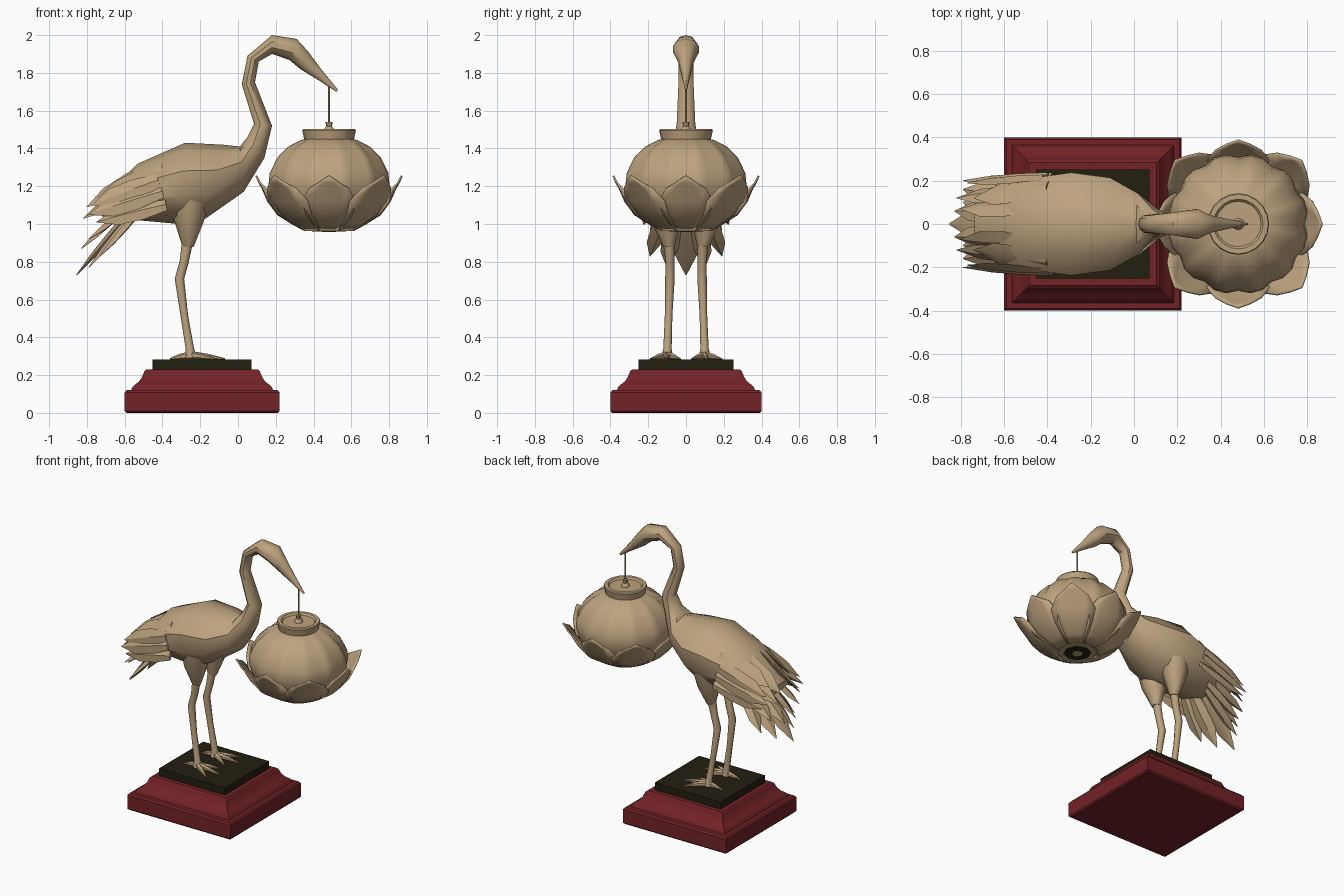
import bpy, math
from mathutils import Vector as V

cube = bpy.data.objects.get("Cube")
if cube:
    bpy.data.objects.remove(cube, do_unlink=True)


def material(name, rgb):
    m = bpy.data.materials.new(name)
    m.use_nodes = True
    m.diffuse_color = (*rgb, 1)
    m.node_tree.nodes["Principled BSDF"].inputs["Base Color"].default_value = (*rgb, 1)
    return m


TAN = material("warm tan", (0.51, 0.365, 0.21))
RED = material("dark red", (0.17, 0.016, 0.02))
DARK = material("dark olive", (0.016, 0.014, 0.005))


def make(name, verts, faces, mat, angle=35):
    me = bpy.data.meshes.new(name)
    me.from_pydata([tuple(v) for v in verts], [], faces)
    me.materials.append(mat)
    ob = bpy.data.objects.new(name, me)
    bpy.context.collection.objects.link(ob)
    bpy.ops.object.select_all(action='DESELECT')
    ob.select_set(True)
    bpy.context.view_layer.objects.active = ob
    # consistent outward normals
    bpy.ops.object.mode_set(mode='EDIT')
    bpy.ops.mesh.select_all(action='SELECT')
    bpy.ops.mesh.normals_make_consistent(inside=False)
    bpy.ops.object.mode_set(mode='OBJECT')
    bpy.ops.object.shade_smooth_by_angle(angle=math.radians(angle))
    return ob


def loft(name, rings, mat, angle=35):
    """Skin a list of equal-length rings and cap both ends."""
    n = len(rings[0])
    verts = [p for r in rings for p in r]
    faces = [(i * n + j, i * n + (j + 1) % n, (i + 1) * n + (j + 1) % n, (i + 1) * n + j)
             for i in range(len(rings) - 1) for j in range(n)]
    faces += [tuple(range(n)), tuple(range(len(verts) - n, len(verts)))]
    return make(name, verts, faces, mat, angle)


def circle(n):
    return [(math.cos(math.tau * k / n), math.sin(math.tau * k / n)) for k in range(n)]


def tube(name, points, mat, sides=8):
    """Tapered tube through (x, y, z, radius) points."""
    pts = [V(p[:3]) for p in points]
    rings = []
    for i, p in enumerate(pts):
        d = (pts[min(i + 1, len(pts) - 1)] - pts[max(i - 1, 0)]).normalized()
        a = d.cross(V((0, 1, 0)) if abs(d.y) < 0.8 else V((1, 0, 0))).normalized()
        b = d.cross(a)
        rings.append([p + (a * c + b * s) * points[i][3] for c, s in circle(sides)])
    return loft(name, rings, mat, 50)


def feather(name, root, tip, width, normal):
    """Pointed blade with a raised spine."""
    root, tip, normal = V(root), V(tip), V(normal).normalized()
    d = tip - root
    side = d.cross(normal).normalized()
    up = side.cross(d).normalized()
    rings = []
    for t, w, h in ((0, 0.6, 0.014), (0.35, 0.95, 0.018), (0.7, 0.9, 0.014), (1, 0.04, 0.002)):
        c = root + d * t
        rings.append([c + side * w * width, c + up * h, c - side * w * width, c - up * h])
    return loft(name, rings, TAN, 30)


# Stepped plinth and its dark top slab
def square_loft(name, profile, mat):
    rings = [[(-0.19 + sx * hx, sy * hy, z) for sx, sy in ((-1, -1), (1, -1), (1, 1), (-1, 1))]
             for hx, hy, z in profile]
    return loft(name, rings, mat, 25)


plinth = [(0.40, 0), (0.41, 0.01), (0.41, 0.108), (0.40, 0.12), (0.375, 0.122), (0.37, 0.135),
          (0.355, 0.15), (0.335, 0.165), (0.325, 0.18), (0.32, 0.185), (0.305, 0.222), (0.295, 0.23)]
square_loft("plinth", [(r, r - 0.01, z) for r, z in plinth], RED)
square_loft("plinth_top_slab", [(0.262, 0.252, 0.225), (0.262, 0.252, 0.282)], DARK)

# Bird body, neck, head and beak: upper x z, lower x z, half width
sections = [
    (-0.74, 1.11, -0.72, 1.04, 0.13), (-0.53, 1.32, -0.53, 1.02, 0.215),
    (-0.28, 1.43, -0.31, 1.00, 0.25), (-0.08, 1.42, -0.17, 1.03, 0.225),
    (0.01, 1.41, 0.03, 1.17, 0.15), (0.05, 1.46, 0.14, 1.35, 0.075),
    (0.085, 1.53, 0.18, 1.52, 0.052), (0.02, 1.74, 0.09, 1.75, 0.042),
    (0.05, 1.89, 0.11, 1.86, 0.042), (0.18, 2.00, 0.18, 1.90, 0.055),
    (0.31, 1.98, 0.27, 1.87, 0.072), (0.37, 1.915, 0.33, 1.82, 0.042),
    (0.44, 1.82, 0.42, 1.765, 0.024), (0.53, 1.71, 0.52, 1.70, 0.004)]
rings = []
for tx, tz, bx, bz, w in sections:
    top, low = V((tx, 0, tz)), V((bx, 0, bz))
    mid, half = (top + low) / 2, (top - low) / 2
    rings.append([mid + half * c + V((0, w * s, 0)) for c, s in circle(10)])
loft("bird_body", rings, TAN, 40)

# Wing and tail feathers, thighs, legs and feet on both sides
wing = [((-0.40, 0.17, 1.30), (-0.74, 0.12, 1.14), 0.07), ((-0.42, 0.215, 1.23), (-0.77, 0.19, 1.10), 0.06),
        ((-0.40, 0.225, 1.17), (-0.79, 0.20, 1.05), 0.055), ((-0.38, 0.225, 1.10), (-0.75, 0.205, 1.01), 0.05),
        ((-0.45, 0.08, 1.31), (-0.80, 0.07, 1.09), 0.06), ((-0.50, 0.15, 1.22), (-0.82, 0.12, 1.03), 0.05)]
tail = [((-0.54, 0.06, 1.07), (-0.79, 0.10, 0.77), 0.055), ((-0.52, 0.11, 1.07), (-0.73, 0.19, 0.83), 0.05),
        ((-0.58, 0.05, 1.10), (-0.83, 0.06, 0.87), 0.05), ((-0.56, 0.12, 1.10), (-0.79, 0.16, 0.92), 0.05)]
for side, s in (("left", 1), ("right", -1)):
    def flip(p):
        return (p[0], p[1] * s, *p[2:])
    for i, (root, tip, w) in enumerate(wing):
        lift = 1.2 if root[1] < 0.2 else 0.35
        feather(f"{side}_wing_feather_{i + 1}", flip(root), flip(tip), w, (0, s, lift))
    for i, (root, tip, w) in enumerate(tail):
        feather(f"{side}_tail_feather_{i + 1}", flip(root), flip(tip), w, (-0.8, 0.3 * s, 0.6))
    tube(f"{side}_thigh", [flip(p) for p in (
        (-0.25, 0.11, 1.14, 0.10), (-0.26, 0.105, 1.02, 0.08), (-0.265, 0.09, 0.88, 0.03))], TAN)
    tube(f"{side}_leg", [flip(p) for p in (
        (-0.265, 0.09, 0.92, 0.03), (-0.285, 0.085, 0.80, 0.024), (-0.31, 0.085, 0.71, 0.025),
        (-0.285, 0.092, 0.52, 0.02), (-0.255, 0.098, 0.34, 0.022), (-0.25, 0.10, 0.29, 0.032))], TAN)
    for i, (x, y) in enumerate(((-0.07, 0.11), (-0.12, 0.19), (-0.13, 0.03), (-0.36, 0.10))):
        tube(f"{side}_toe_{i + 1}", [flip(p) for p in (
            (-0.25, 0.10, 0.305, 0.022), ((x - 0.25) / 2, (y + 0.10) / 2, 0.298, 0.015),
            (x, y, 0.286, 0.004))], TAN, 6)
feather("middle_tail_feather", (-0.56, 0, 1.08), (-0.855, 0, 0.73), 0.065, (-0.8, 0, 0.6))

# Ribbed lantern bowl and collar: radius, height, rib depth
LX = 0.482
bowl = [(0.12, 0.967, 0), (0.18, 1.005, 0), (0.25, 1.06, 0.01), (0.30, 1.13, 0.03), (0.322, 1.21, 0.04),
        (0.315, 1.27, 0.05), (0.275, 1.35, 0.06), (0.215, 1.41, 0.07), (0.15, 1.445, 0.03), (0.125, 1.45, 0)]
rings = []
for r, z, rib in bowl:
    ring = []
    for k, (c, s) in enumerate(circle(36)):
        q = r * (1 - rib if k % 3 == 0 else 1 + rib * 0.25)
        ring.append((LX + q * c, q * s, z))
    rings.append(ring)
loft("lantern_bowl", rings, TAN, 30)


def lathe(name, profile, mat, sides):
    return loft(name, [[(LX + r * c, r * s, z) for c, s in circle(sides)] for r, z in profile], mat)


lathe("lantern_collar", [(0.125, 1.42), (0.13, 1.44), (0.142, 1.495), (0.138, 1.502), (0.115, 1.502),
                         (0.105, 1.49)], TAN, 20)
lathe("lantern_knob", [(0.03, 1.485), (0.022, 1.51), (0.016, 1.515), (0.018, 1.54)], TAN, 8)
lathe("hanging_cord", [(0.005, 1.53), (0.005, 1.76)], TAN, 6)
lathe("lantern_foot", [(0.13, 0.965), (0.135, 0.98), (0.12, 0.985)], TAN, 8)
lathe("lantern_base_opening", [(0.09, 0.961), (0.09, 0.967)], DARK, 8)
lathe("lantern_base_plug", [(0.036, 0.958), (0.036, 0.963)], TAN, 6)

# Eight lotus petals: radius, height, half width
petal = [(0.13, 0.968, 0.055), (0.19, 1.0, 0.085), (0.27, 1.05, 0.12), (0.322, 1.12, 0.145),
         (0.352, 1.19, 0.105), (0.37, 1.22, 0.055), (0.385, 1.255, 0.004)]
for k in range(8):
    a = math.radians(45 * k)
    out, lat = V((math.cos(a), math.sin(a), 0)), V((-math.sin(a), math.cos(a), 0))
    verts = []
    for r, z, w in petal:
        reach = r * (1 + (0.07 if k % 2 else 0) * max(0, z - 1.05) / 0.2)
        for u in (-1, -0.5, 0, 0.5, 1):
            verts.append(V((LX, 0, z)) + out * (reach - 0.4 * (w * u) ** 2 / r) + lat * w * u)
    faces = [(i * 5 + j, i * 5 + j + 1, i * 5 + j + 6, i * 5 + j + 5)
             for i in range(len(petal) - 1) for j in range(4)]
    ob = make(f"lotus_petal_{k + 1}", verts, faces, TAN, 40)
    shell = ob.modifiers.new("thickness", 'SOLIDIFY')
    shell.thickness = 0.01
    shell.offset = 0
